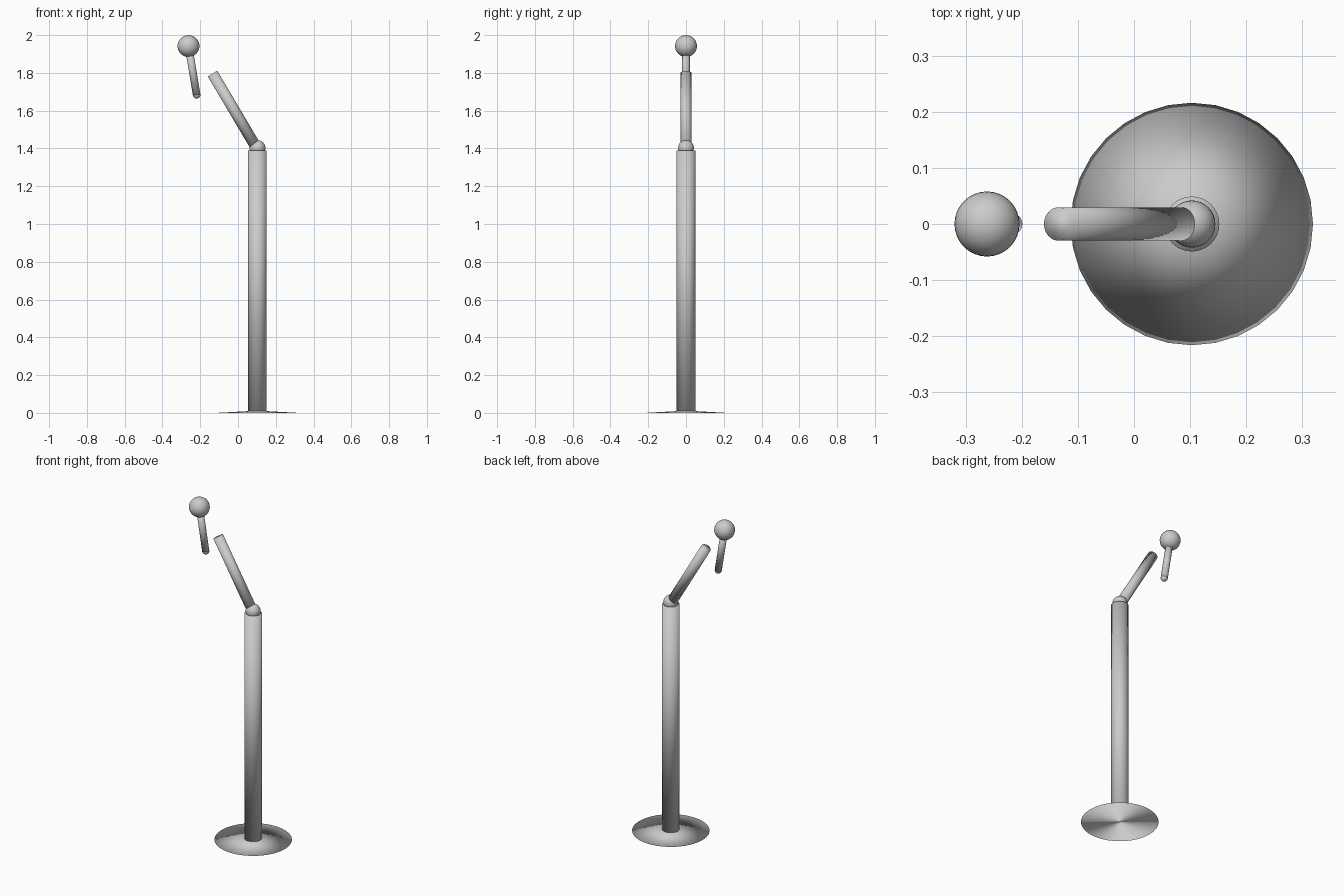
import bpy
from mathutils import Vector

if "Cube" in bpy.data.objects:
    bpy.data.objects.remove(bpy.data.objects["Cube"])

AXIS_X = 0.103   # stand axis


def finish(name):
    ob = bpy.context.object
    ob.name = name
    bpy.ops.object.shade_smooth()
    return ob


def rod(name, a, b, r):
    """Capped cylinder between two points."""
    a, b = Vector(a), Vector(b)
    d = b - a
    bpy.ops.mesh.primitive_cylinder_add(
        vertices=32, radius=r, depth=d.length, location=(a + b) / 2,
        rotation=d.to_track_quat('Z', 'Y').to_euler())
    return finish(name)


def ball(name, c, r):
    bpy.ops.mesh.primitive_uv_sphere_add(segments=32, ring_count=16, radius=r, location=c)
    return finish(name)


# Shallow round foot
bpy.ops.mesh.primitive_cone_add(vertices=32, radius1=0.216, radius2=0, depth=0.012,
                                location=(AXIS_X, 0, 0.006))
finish("base_disc")

# Upright post and its pivot ball
rod("post", (AXIS_X, 0, 0.002), (AXIS_X, 0, 1.388), 0.049)
ball("pivot_ball", (AXIS_X, 0, 1.402), 0.042)

# Leaning arm
rod("arm", (0.095, 0, 1.408), (-0.135, 0, 1.796), 0.0295)

# Detached lever: knob, stem and rounded stem tip
knob, tip = (-0.262, 0, 1.942), (-0.219, 0, 1.684)
ball("knob", knob, 0.058)
rod("knob_stem", tip, knob, 0.02)
ball("stem_tip", tip, 0.02)
